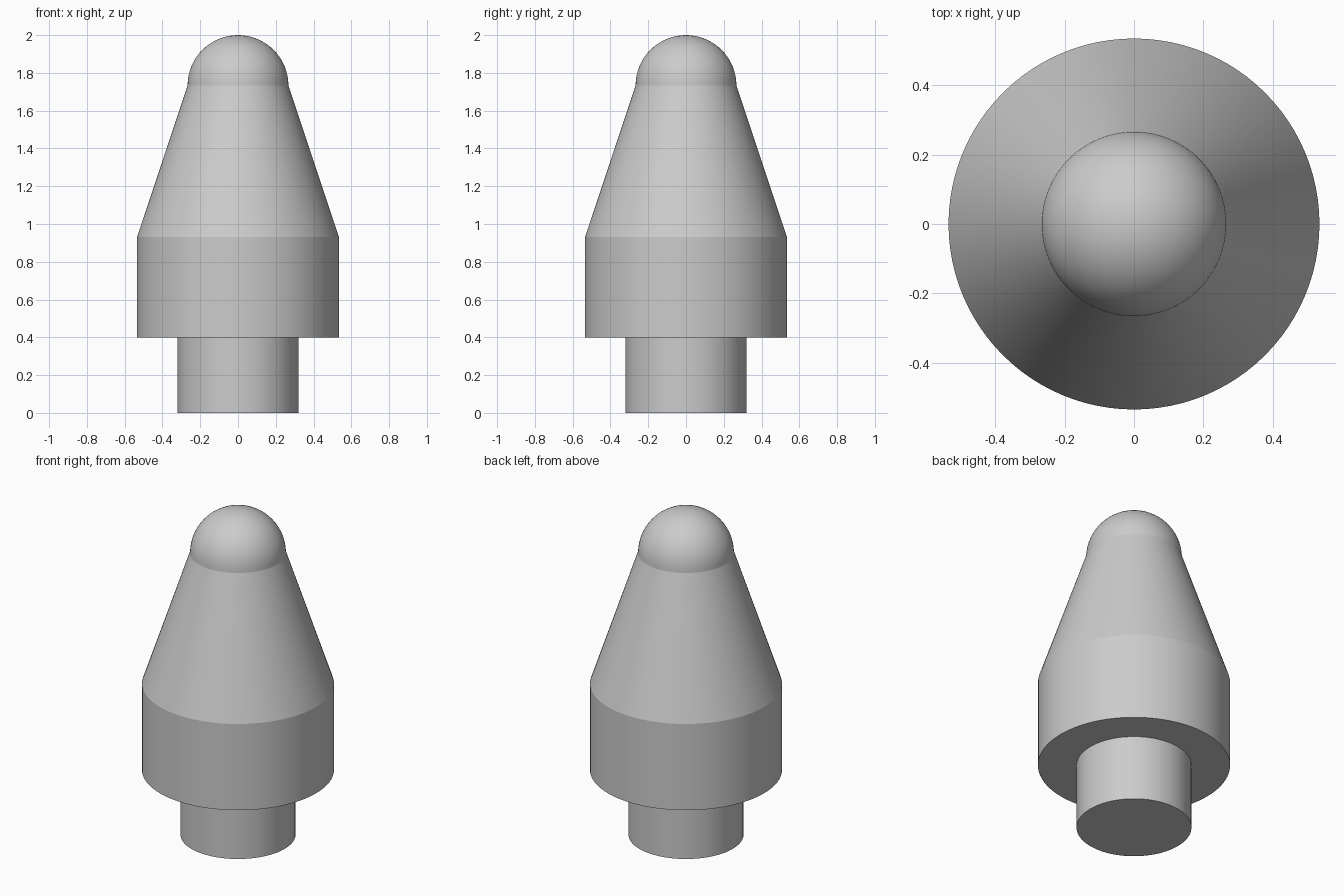
import bpy
import bmesh
from math import sin, cos, pi, radians

cube = bpy.data.objects.get("Cube")
if cube:
    bpy.data.objects.remove(cube, do_unlink=True)

SEGMENTS = 96
STEM_R, BODY_R, TIP_R = 0.32, 0.535, 0.267
COLLAR_Z, CONE_Z = 0.4, 0.93
TIP_Z = 2 - TIP_R

grey = bpy.data.materials.new("plain grey")
grey.use_nodes = True
colour = (0.6, 0.6, 0.6, 1)
grey.diffuse_color = colour
grey.node_tree.nodes["Principled BSDF"].inputs["Base Color"].default_value = colour


def lathe(name, profile):
    """Spin a (radius, height) profile around the z axis."""
    bm = bmesh.new()
    verts = [bm.verts.new((r, 0, z)) for r, z in profile]
    edges = [bm.edges.new(pair) for pair in zip(verts, verts[1:])]
    bmesh.ops.spin(bm, geom=verts + edges, cent=(0, 0, 0), axis=(0, 0, 1),
                   angle=2 * pi, steps=SEGMENTS)
    bmesh.ops.remove_doubles(bm, verts=bm.verts, dist=0.0001)
    bmesh.ops.recalc_face_normals(bm, faces=bm.faces)
    mesh = bpy.data.meshes.new(name)
    bm.to_mesh(mesh)
    bm.free()
    mesh.materials.append(grey)
    obj = bpy.data.objects.new(name, mesh)
    bpy.context.collection.objects.link(obj)
    bpy.ops.object.select_all(action="DESELECT")
    obj.select_set(True)
    bpy.context.view_layer.objects.active = obj
    bpy.ops.object.shade_smooth_by_angle(angle=radians(15))
    return obj


# Stem, collar, taper and rounded tip as one closed turned body
dome = [(TIP_R * cos(a), TIP_Z + TIP_R * sin(a))
        for a in (i * pi / 32 for i in range(16))]
lathe("turned_body", [
    (0, 0), (STEM_R, 0), (STEM_R, COLLAR_Z),
    (BODY_R, COLLAR_Z), (BODY_R, CONE_Z),
    *dome, (0, 2),
])
